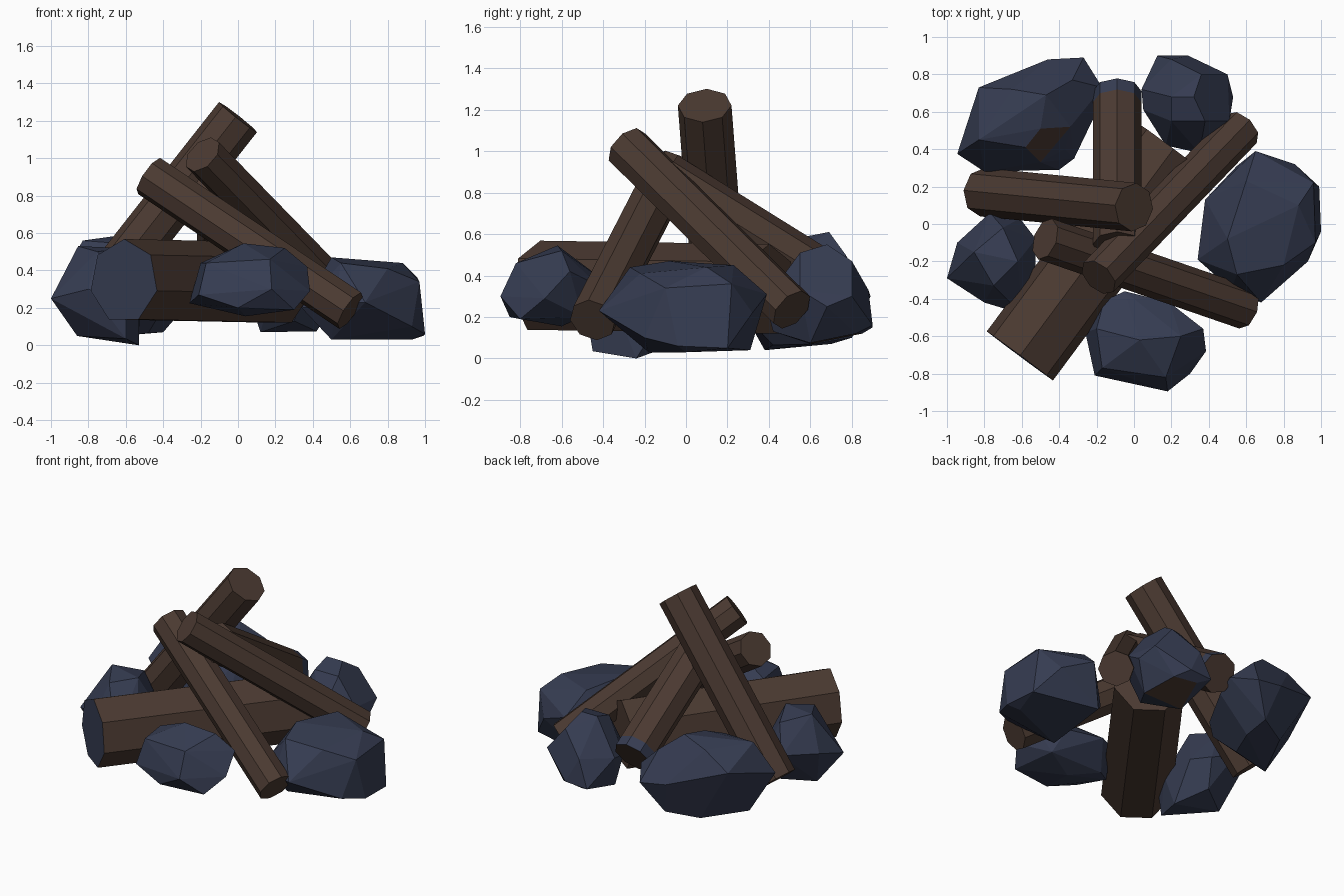
import bpy, bmesh, math
from mathutils import Vector

if "Cube" in bpy.data.objects:
    bpy.data.objects.remove(bpy.data.objects["Cube"])

def material(name, rgb):
    m = bpy.data.materials.new(name)
    m.diffuse_color = (*rgb, 1)
    m.use_nodes = True
    m.node_tree.nodes["Principled BSDF"].inputs["Base Color"].default_value = m.diffuse_color
    return m

WOOD = material("dark_brown_wood", (0.070, 0.042, 0.031))
STONE = material("blue_grey_stone", (0.036, 0.045, 0.083))

def finish(name, bm):
    bmesh.ops.recalc_face_normals(bm, faces=bm.faces)
    me = bpy.data.meshes.new(name)
    bm.to_mesh(me)
    bm.free()
    me.materials.append(WOOD)
    me.materials.append(STONE)
    ob = bpy.data.objects.new(name, me)
    bpy.context.collection.objects.link(ob)

def log(name, start, end, radius, sides, stone_start=False, tip=0):
    """Straight faceted log; a corner of the section points up."""
    a, b = Vector(start), Vector(end)
    d = (b - a).normalized()
    u = d.cross(Vector((0, 0, 1))).normalized()
    v = u.cross(d)
    bm = bmesh.new()
    stops = [a, a + d * tip, b] if tip else [a, b]
    rings = []
    for c in stops:
        ring = []
        for i in range(sides):
            t = math.pi / 2 + 2 * math.pi * i / sides
            ring.append(bm.verts.new(c + radius * (u * math.cos(t) + v * math.sin(t))))
        rings.append(ring)
    for k in range(len(rings) - 1):
        for i in range(sides):
            j = (i + 1) % sides
            f = bm.faces.new((rings[k][i], rings[k][j], rings[k + 1][j], rings[k + 1][i]))
            # stone-coloured upper edge at the log tip
            mid = f.calc_center_median() - (stops[k] + stops[k + 1]) / 2
            if tip and k == 0 and mid.dot(v) > 0.03:
                f.material_index = 1
    cap = bm.faces.new(rings[0])
    cap.material_index = 1 if stone_start else 0
    bm.faces.new(rings[-1])
    finish(name, bm)

def rock(name, points, wood_patch=None):
    """Chiselled boulder: hull of a few corners, one optional wood-coloured facet."""
    bm = bmesh.new()
    for p in points:
        bm.verts.new(p)
    bmesh.ops.convex_hull(bm, input=bm.verts)
    loose = [v for v in bm.verts if not v.link_faces]
    bmesh.ops.delete(bm, geom=loose, context='VERTS')
    bmesh.ops.dissolve_limit(bm, angle_limit=math.radians(6), verts=bm.verts, edges=bm.edges)
    for f in bm.faces:
        f.material_index = 1
    if wood_patch:
        c = Vector(wood_patch)
        min(bm.faces, key=lambda f: (f.calc_center_median() - c).length).material_index = 0
    finish(name, bm)

# Logs
log("thick_ground_log", (-.61, -.705, .342), (.21, .40, .325), .226, 7, stone_start=True)
log("tallest_log", (-.81, .17, .19), (0, .09, 1.22), .13, 8)
log("right_leaning_log", (.575, .51, .235), (-.19, -.285, 1.02), .112, 8)
log("front_leaning_log", (.60, -.45, .185), (-.475, -.08, .905), .115, 8)
log("back_leaning_log", (-.09, .71, .36), (-.09, -.11, .87), .13, 8, tip=.07)

# Ring of rocks
rock("front_rock", [
    (-.16, -.41, .35), (-.05, -.36, .35), (.19, -.42, .35), (.37, -.56, .42), (.385, -.68, .29),
    (.3, -.8, .19), (.18, -.895, .3), (-.21, -.81, .27), (-.26, -.58, .225), (-.2, -.56, .44),
    (.03, -.62, .545), (.25, -.6, .52), (.17, -.82, .46), (-.17, -.77, .44), (.04, -.6, .155),
    (0, -.85, .2), (-.15, -.5, .2), (.25, -.5, .2)])
rock("right_rock", [
    (.65, .39, .31), (.86, .32, .22), (.96, .22, .36), (.99, .2, .05), (1, -.04, .06),
    (.97, -.1, .34), (.93, -.2, .1), (.68, -.42, .23), (.52, -.35, .22), (.34, -.19, .2),
    (.38, .13, .2), (.5, -.08, .47), (.6, .23, .45), (.88, .1, .44), (.8, -.22, .41),
    (.55, -.27, .44), (.5, -.18, .03), (.55, .31, .04), (.93, 0, .03)])
rock("back_right_rock", [
    (.125, .9, .15), (.29, .9, .16), (.2, .88, .33), (.5, .8, .3), (.53, .68, .25),
    (.51, .55, .33), (.35, .38, .28), (.17, .42, .25), (.05, .61, .3), (.04, .72, .32),
    (.2, .68, .55), (.32, .68, .55), (.36, .8, .47), (.38, .55, .51), (.2, .55, .51),
    (.42, .6, .075), (.12, .6, .07), (.2, .85, .12), (.36, .82, .12), (.3, .42, .13)],
    wood_patch=(.27, .72, .1))
rock("back_left_rock", [
    (-.27, .89, .3), (-.46, .88, .33), (-.83, .73, .45), (-.945, .375, .35), (-.8, .28, .3),
    (-.4, .29, .2), (-.32, .35, .25), (-.2, .6, .3), (-.17, .73, .35), (-.83, .45, .56),
    (-.58, .41, .54), (-.5, .51, .575), (-.34, .52, .50), (-.37, .40, .39), (-.5, .33, .43),
    (-.47, .69, .61), (-.33, .77, .5), (-.65, .72, .56), (-.4, .62, .07), (-.75, .38, .04),
    (-.6, .7, .07), (-.4, .8, .1), (-.48, .42, .065)], wood_patch=(-.46, .43, .49))
rock("left_rock", [
    (-.77, .06, .3), (-.61, .03, .25), (-.525, -.08, .25), (-.53, -.34, .25), (-.6, -.48, .22),
    (-.8, -.42, .3), (-1, -.29, .25), (-.945, -.1, .3), (-.855, -.15, .53), (-.7, -.02, .48),
    (-.62, -.2, .52), (-.75, -.33, .5), (-.86, -.2, .05), (-.53, -.24, 0), (-.65, -.05, .07),
    (-.6, -.45, .035)])
